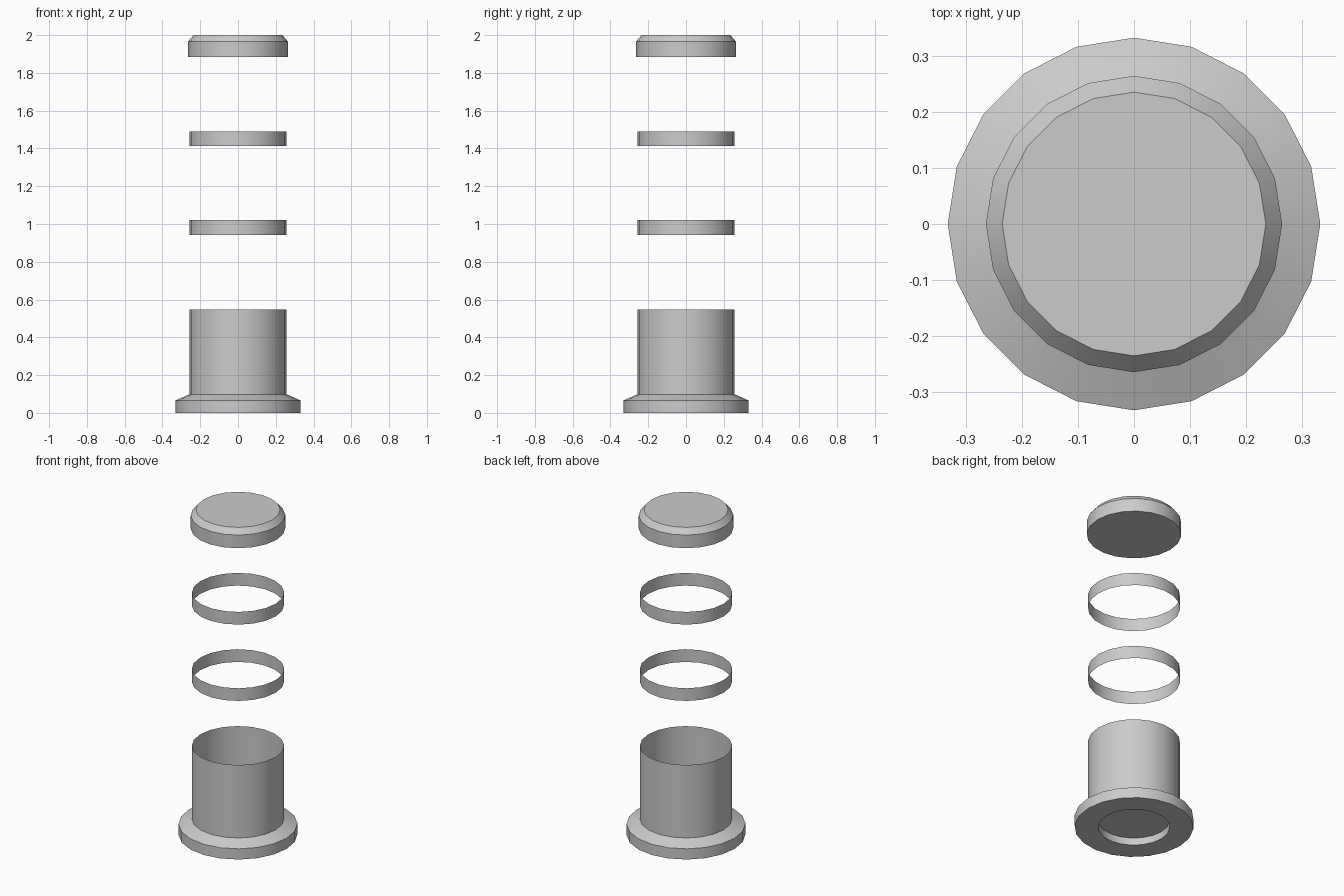
import bpy, bmesh, math

if "Cube" in bpy.data.objects:
    bpy.data.objects.remove(bpy.data.objects["Cube"])

SIDES = 20


def lathe(name, profile, cap_start=False, cap_end=False):
    """Revolve an (r, z) profile around z; optional flat discs at the ends."""
    bm = bmesh.new()
    rings = []
    for r, z in profile:
        rings.append([bm.verts.new((r * math.cos(2 * math.pi * i / SIDES),
                                    r * math.sin(2 * math.pi * i / SIDES), z))
                      for i in range(SIDES)])
    for a, b in zip(rings, rings[1:]):
        for i in range(SIDES):
            j = (i + 1) % SIDES
            bm.faces.new((a[i], a[j], b[j], b[i]))
    if cap_start:
        bm.faces.new(rings[0][::-1])
    if cap_end:
        bm.faces.new(rings[-1])
    mesh = bpy.data.meshes.new(name)
    bm.to_mesh(mesh)
    bm.free()
    obj = bpy.data.objects.new(name, mesh)
    bpy.context.collection.objects.link(obj)
    bpy.ops.object.select_all(action='DESELECT')
    obj.select_set(True)
    bpy.context.view_layer.objects.active = obj
    bpy.ops.object.shade_smooth_by_angle(angle=math.radians(30))
    return obj


R = 0.258

# Flanged foot with recessed underside, rising into the open lower tube
lathe("base_and_lower_tube",
      [(0.20, 0.045), (0.20, 0.0), (0.332, 0.0), (0.332, 0.066),
       (R, 0.098), (R, 0.547)], cap_start=True)

# Open thin bands
for name, z0, z1 in (("lower_band", 0.942, 1.02), ("upper_band", 1.412, 1.49)):
    lathe(name, [(R, z0), (R, z1)])

# Bevelled closed cap
lathe("top_cap", [(0.264, 1.885), (0.264, 1.966), (0.235, 2.0)],
      cap_start=True, cap_end=True)
